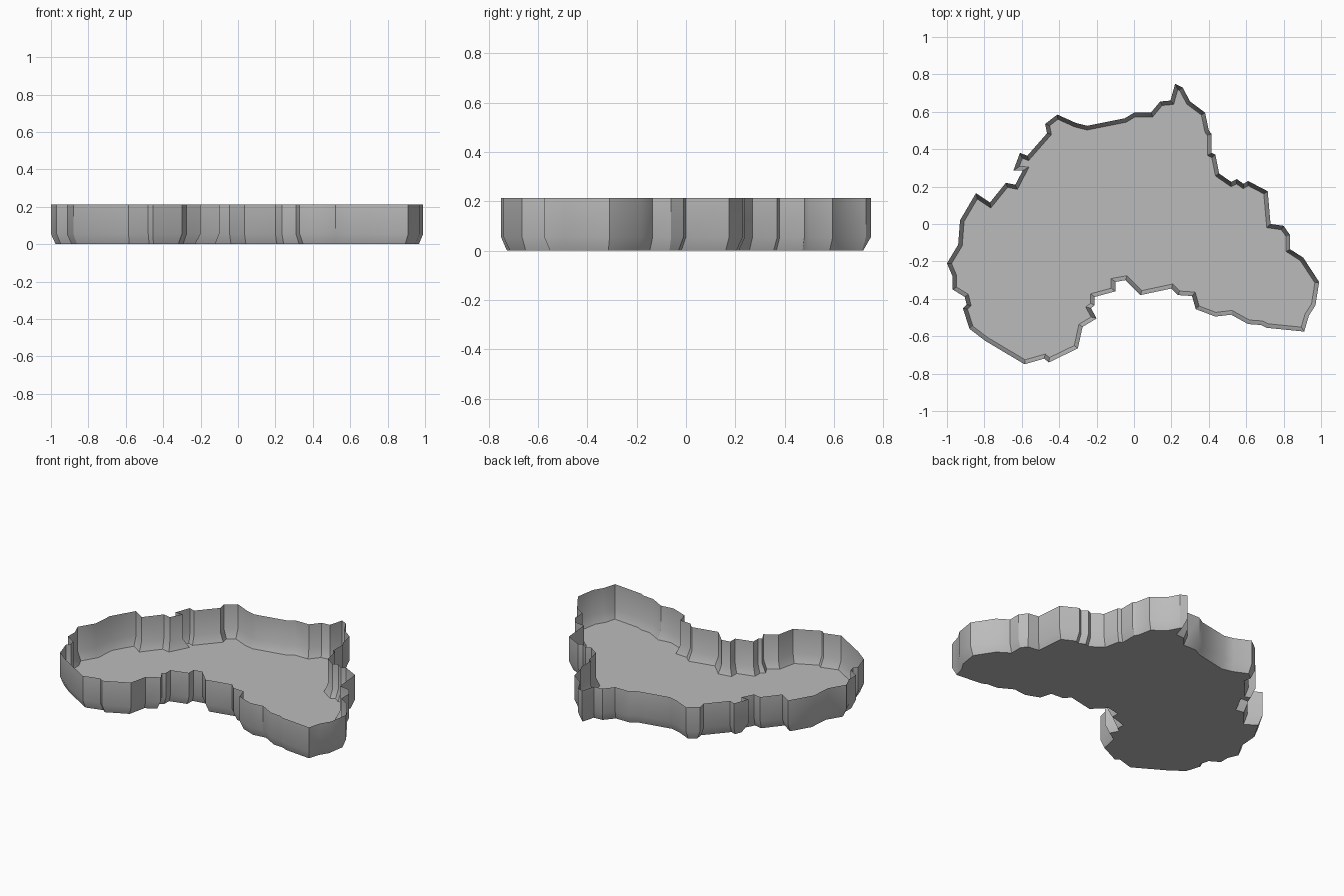
import bpy, bmesh
from mathutils import Vector

if "Cube" in bpy.data.objects:
    bpy.data.objects.remove(bpy.data.objects["Cube"])

HEIGHT = 0.213   # rim height
BEND = 0.055     # height where the wall starts to taper
INSET = 0.022    # how far the floor edge lies inside the rim

# Irregular rim outline, clockwise seen from above
OUTLINE = [
    (.22, .75), (.26, .73), (.30, .655), (.38, .595), (.40, .50), (.415, .48),
    (.415, .38), (.435, .37), (.455, .27), (.52, .225), (.55, .24), (.585, .215),
    (.61, .23), (.715, .175), (.73, 0), (.80, -.01), (.835, -.06), (.835, -.135),
    (.905, -.18), (.99, -.31), (.97, -.435), (.935, -.49), (.91, -.575),
    (.71, -.555), (.68, -.54), (.61, -.535), (.52, -.485), (.435, -.495),
    (.33, -.455), (.31, -.385), (.235, -.38), (.20, -.345), (.035, -.38),
    (-.045, -.30), (-.10, -.31), (-.10, -.36), (-.21, -.39), (-.21, -.435),
    (-.23, -.45), (-.20, -.505), (-.275, -.55), (-.30, -.665), (-.455, -.74),
    (-.48, -.72), (-.585, -.75), (-.795, -.625), (-.88, -.56), (-.915, -.45),
    (-.895, -.43), (-.905, -.39), (-.97, -.35), (-.97, -.28), (-1, -.21),
    (-.94, -.11), (-.93, .02), (-.845, .165), (-.77, .115), (-.685, .22),
    (-.635, .21), (-.595, .285), (-.645, .285), (-.61, .38), (-.57, .365),
    (-.465, .485), (-.475, .535), (-.41, .585), (-.31, .54), (-.25, .525),
    (-.05, .565), (0, .595), (.09, .595), (.14, .655), (.195, .66)]
points = [Vector(p) for p in reversed(OUTLINE)]
COUNT = len(points)


def inset_loop(distance):
    """Mitred inward offset of the counter-clockwise outline."""
    result = []
    for i, p in enumerate(points):
        a = (p - points[i - 1]).normalized()
        b = (points[(i + 1) % COUNT] - p).normalized()
        na, nb = Vector((-a.y, a.x)), Vector((-b.y, b.x))
        mitre = (na + nb).normalized()
        result.append(p + mitre * distance / max(mitre.dot(na), 0.55))
    return result


# Thin open tray: floor, tapered foot and upright wall
bm = bmesh.new()
rings = []
for distance, z in ((INSET, 0), (0, BEND), (0, HEIGHT)):
    rings.append([bm.verts.new((p.x, p.y, z)) for p in inset_loop(distance)])
for low, high in zip(rings, rings[1:]):
    for i in range(COUNT):
        j = (i + 1) % COUNT
        bm.faces.new((low[i], low[j], high[j], high[i]))
bm.faces.new(list(reversed(rings[0])))

mesh = bpy.data.meshes.new("tray")
bm.to_mesh(mesh)
bm.free()
tray = bpy.data.objects.new("tray", mesh)
bpy.context.collection.objects.link(tray)

# Plain grey finish
grey = bpy.data.materials.new("plain grey")
grey.diffuse_color = (0.5, 0.5, 0.5, 1)
grey.use_nodes = True
grey.node_tree.nodes["Principled BSDF"].inputs["Base Color"].default_value = grey.diffuse_color
mesh.materials.append(grey)

# Soft wall-to-foot bend, crisp corners
bpy.context.view_layer.objects.active = tray
tray.select_set(True)
bpy.ops.object.shade_smooth_by_angle(angle=0.52)
